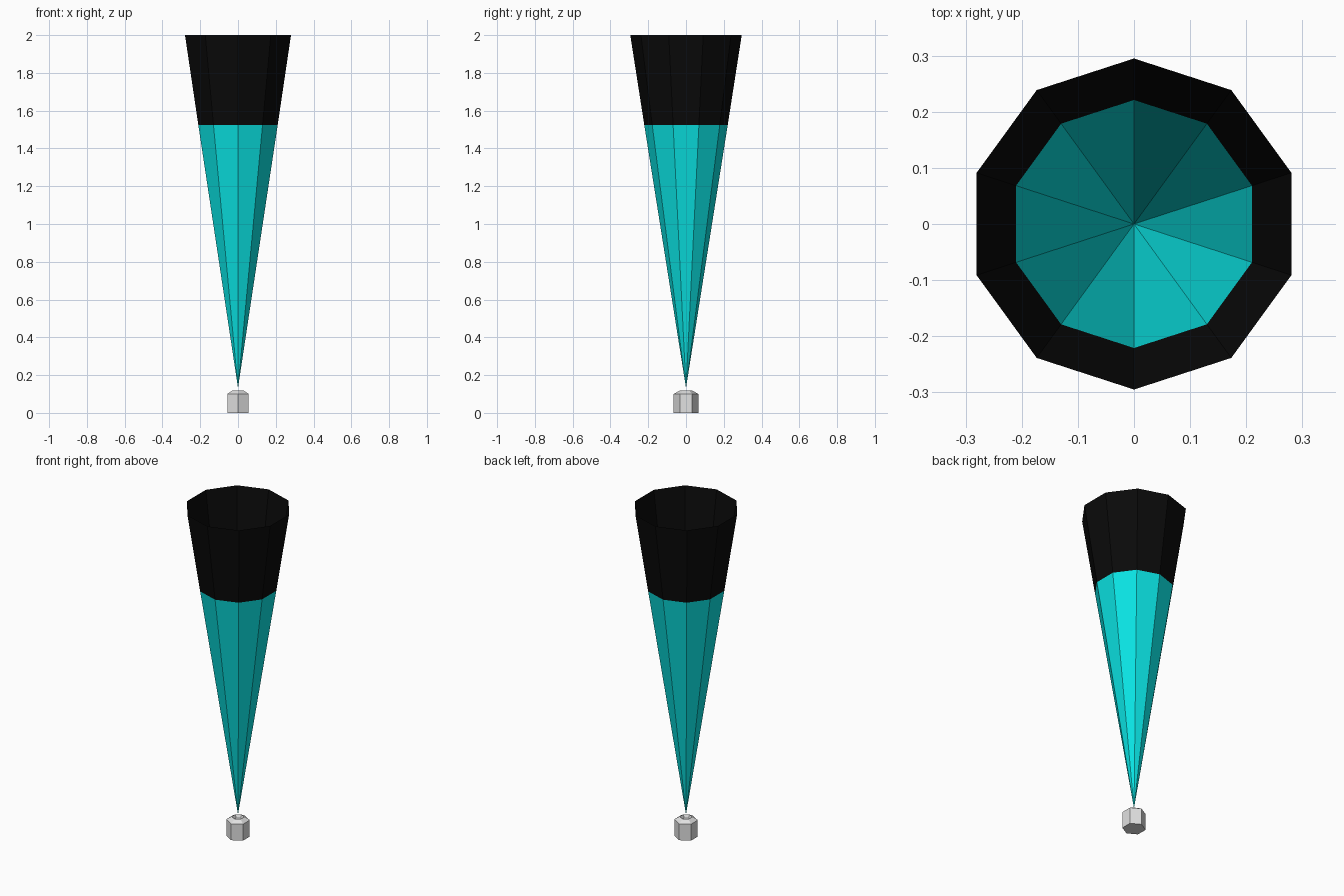
import bpy
import bmesh
import math

if "Cube" in bpy.data.objects:
    bpy.data.objects.remove(bpy.data.objects["Cube"])


def material(name, rgb):
    m = bpy.data.materials.new(name)
    m.diffuse_color = (*rgb, 1)
    m.use_nodes = True
    m.node_tree.nodes["Principled BSDF"].inputs["Base Color"].default_value = m.diffuse_color
    return m


def lathe(name, sides, profile, mats, pick=lambda z: 0):
    """Spin (radius, z) points into a faceted shell; radius 0 gives one tip."""
    bm = bmesh.new()
    rings = []
    for r, z in profile:
        n = sides if r > 0 else 1
        rings.append([bm.verts.new((r * math.sin(2 * math.pi * i / sides),
                                    -r * math.cos(2 * math.pi * i / sides), z))
                      for i in range(n)])
    for a, b in zip(rings, rings[1:]):
        for i in range(sides):
            j = (i + 1) % sides
            quad = [a[i % len(a)], a[j % len(a)], b[j % len(b)], b[i % len(b)]]
            f = bm.faces.new(list(dict.fromkeys(quad)))
            f.material_index = pick(f.calc_center_median().z)
    me = bpy.data.meshes.new(name)
    bm.to_mesh(me)
    bm.free()
    for m in mats:
        me.materials.append(m)
    ob = bpy.data.objects.new(name, me)
    bpy.context.collection.objects.link(ob)
    return ob


teal = material("teal", (0.003, 0.76, 0.76))
black = material("black", (0.003, 0.003, 0.003))
grey = material("light grey", (0.75, 0.75, 0.75))

# Open ten-sided beam cone, teal below and black above
lathe("beam_cone", 10, [(0, 0.132), (0.221, 1.525), (0.295, 2.0)],
      [teal, black], lambda z: 1 if z > 1.525 else 0)

# Six-sided nozzle with bevelled top and shallow recess
lathe("nozzle", 6, [(0, 0), (0.065, 0), (0.065, 0.1), (0.034, 0.118),
                    (0.024, 0.1), (0, 0.1)], [grey])
